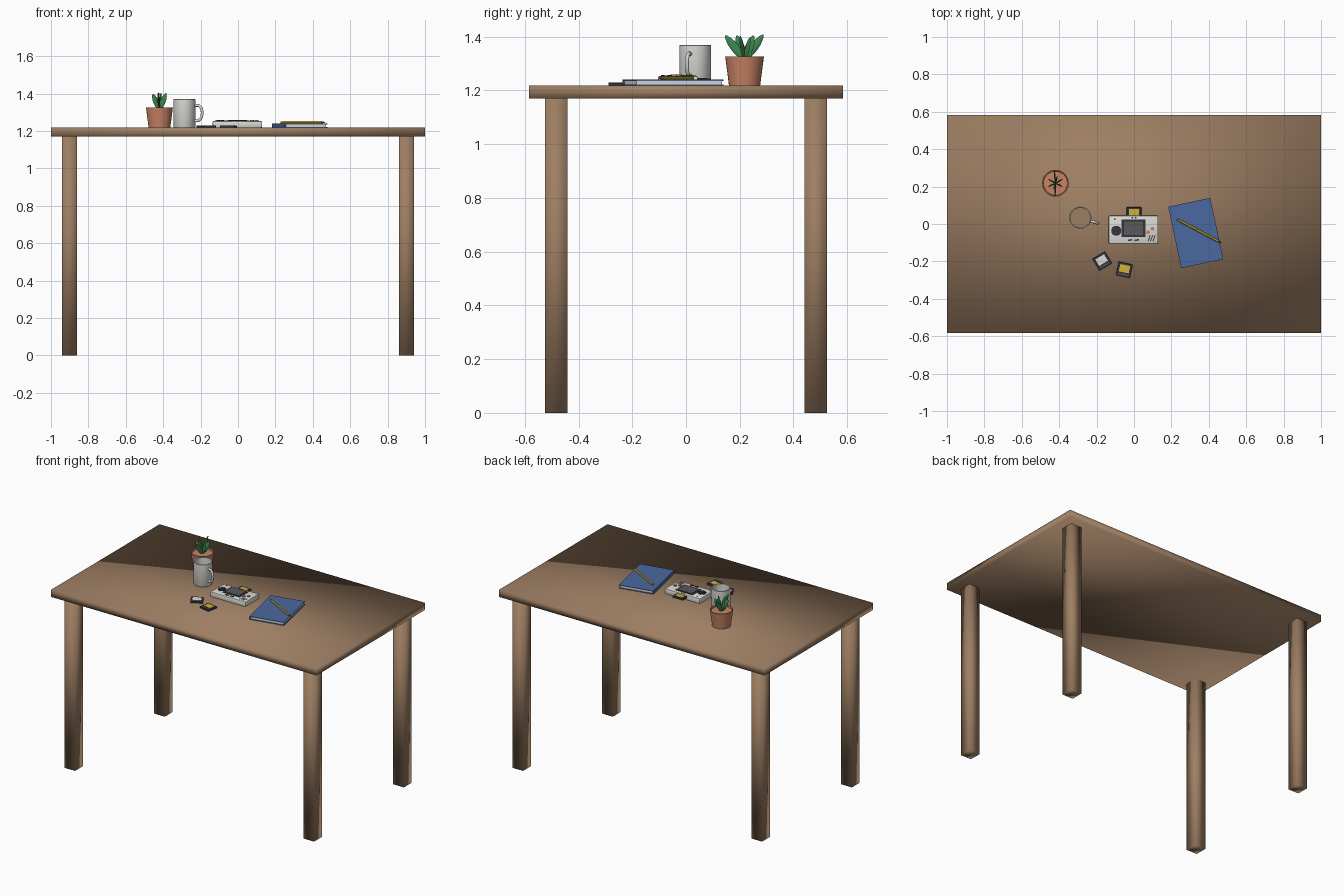
import bpy, bmesh, math
from mathutils import Vector, Matrix

cube = bpy.data.objects.get("Cube")
if cube:
    bpy.data.objects.remove(cube, do_unlink=True)


def material(name, r, g, b):
    m = bpy.data.materials.new(name)
    m.use_nodes = True
    m.diffuse_color = (r, g, b, 1)
    m.node_tree.nodes["Principled BSDF"].inputs["Base Color"].default_value = (r, g, b, 1)
    return m


WOOD = material("wood", 0.34, 0.21, 0.125)
CLAY = material("terracotta", 0.58, 0.23, 0.13)
LEAF = material("leaf green", 0.05, 0.25, 0.08)
WHITE = material("off white", 0.72, 0.72, 0.68)
DARK = material("charcoal", 0.035, 0.035, 0.045)
GREY = material("screen grey", 0.10, 0.10, 0.11)
YELLOW = material("yellow", 0.65, 0.44, 0.04)
BLUE = material("cover blue", 0.07, 0.14, 0.35)
TOP = 1.218  # table surface height


def finish(name, bm, mat, place=Matrix(), smooth=None):
    bmesh.ops.recalc_face_normals(bm, faces=bm.faces)
    me = bpy.data.meshes.new(name)
    bm.to_mesh(me)
    bm.free()
    me.materials.append(mat)
    ob = bpy.data.objects.new(name, me)
    ob.matrix_world = place
    bpy.context.collection.objects.link(ob)
    if smooth is not None:
        bpy.ops.object.select_all(action='DESELECT')
        ob.select_set(True)
        bpy.context.view_layer.objects.active = ob
        bpy.ops.object.shade_smooth_by_angle(angle=math.radians(smooth))
    return ob


def spot(x, y, z, deg=0):
    return Matrix.Translation((x, y, z)) @ Matrix.Rotation(math.radians(deg), 4, 'Z')


def box(name, mat, size, place, bevel=0, smooth=None):
    """Box standing on the origin of its placement."""
    bm = bmesh.new()
    bmesh.ops.create_cube(bm, size=1)
    bmesh.ops.translate(bm, verts=bm.verts, vec=(0, 0, 0.5))
    bmesh.ops.scale(bm, verts=bm.verts, vec=size)
    if bevel:
        bmesh.ops.bevel(bm, geom=bm.edges[:], offset=bevel, segments=2,
                        profile=0.5, affect='EDGES')
    return finish(name, bm, mat, place, smooth)


def disc(name, mat, radius, height, place, sides=20):
    bm = bmesh.new()
    bmesh.ops.create_cone(bm, cap_ends=True, segments=sides, radius1=radius,
                          radius2=radius, depth=height)
    bmesh.ops.translate(bm, verts=bm.verts, vec=(0, 0, height / 2))
    return finish(name, bm, mat, place, 40)


def lathe(name, mat, profile, place, sides=32):
    bm = bmesh.new()
    vs = [bm.verts.new((r, 0, z)) for r, z in profile]
    es = [bm.edges.new(pair) for pair in zip(vs, vs[1:])]
    bmesh.ops.spin(bm, geom=vs + es, cent=(0, 0, 0), axis=(0, 0, 1),
                   angle=math.tau, steps=sides, use_duplicate=False)
    bmesh.ops.remove_doubles(bm, verts=bm.verts, dist=0.0002)
    return finish(name, bm, mat, place, 40)


# Table, with softly shaded boards
box("table_top", WOOD, (2, 1.168, 0.048), spot(0, 0, 1.17), smooth=180)
for sx, side in ((-1, "right"), (1, "left")):
    for sy, end in ((-1, "front"), (1, "back")):
        box(f"{end}_{side}_leg", WOOD, (0.08, 0.083, 1.17),
            spot(sx * 0.9, sy * 0.483, 0), smooth=180)

# Plant pot with soil level just under the rim
pot = spot(-0.42, 0.218, TOP)
lathe("plant_pot", CLAY, [(0, 0), (0.058, 0), (0.072, 0.108), (0.066, 0.108),
                          (0.064, 0.098), (0, 0.098)], pot)

# Upright blade leaves fanning out of the pot: direction, reach, height
LEAVES = [(95, 0.07, 0.19), (-92, 0.072, 0.187), (30, 0.042, 0.18), (-25, 0.04, 0.185),
          (150, 0.042, 0.18), (205, 0.04, 0.178), (75, 0.035, 0.187), (-105, 0.03, 0.187)]
for i, (deg, reach, height) in enumerate(LEAVES):
    base, tip = Vector((0, 0, 0.095)), Vector((reach, 0, height))
    along = tip - base
    bm = bmesh.new()
    bmesh.ops.create_uvsphere(bm, u_segments=8, v_segments=8, radius=0.5)
    for v in bm.verts:
        taper = 1 - 1.0 * abs(v.co.z) ** 2
        v.co = Vector((v.co.x * 0.032 * taper, v.co.y * 0.008, v.co.z * along.length))
    tilt = Matrix.Rotation(math.atan2(along.x, along.z), 4, 'Y')
    finish(f"leaf_{i + 1}", bm, LEAF,
           pot @ spot(0, 0, 0, deg) @ Matrix.Translation((base + tip) / 2) @ tilt, 60)

# Mug: open cup, a little drink at the bottom, and a curved handle
mug = spot(-0.287, 0.034, TOP, -18)
lathe("mug_cup", WHITE, [(0, 0), (0.056, 0), (0.059, 0.005), (0.059, 0.15), (0.057, 0.152),
                         (0.052, 0.15), (0.052, 0.008), (0, 0.008)], mug)
disc("mug_drink", WOOD, 0.052, 0.006, mug @ spot(0, 0, 0.006), 32)
curve = bpy.data.curves.new("mug_handle", 'CURVE')
curve.dimensions = '3D'
curve.bevel_depth = 0.0075
curve.bevel_resolution = 2
curve.resolution_u = 6
line = curve.splines.new('BEZIER')
path = [(0.055, 0.118), (0.085, 0.116), (0.1, 0.08), (0.085, 0.042), (0.055, 0.036)]
line.bezier_points.add(len(path) - 1)
for point, (x, z) in zip(line.bezier_points, path):
    point.co = (x, 0, z)
    point.handle_left_type = point.handle_right_type = 'AUTO'
curve.materials.append(WHITE)
handle = bpy.data.objects.new("mug_handle", curve)
handle.matrix_world = mug
bpy.context.collection.objects.link(handle)

# Handheld game console
game = spot(-0.003, -0.03, TOP)
FACE = 0.036
box("console_body", WHITE, (0.265, 0.15, FACE), game, bevel=0.007, smooth=40)
box("screen_frame", DARK, (0.128, 0.094, 0.004), game @ spot(0, 0.008, FACE - 0.001))
box("screen_glass", GREY, (0.1, 0.072, 0.001), game @ spot(0, 0.008, FACE + 0.003))
pad = game @ spot(-0.092, -0.006, FACE - 0.001)
disc("direction_pad_base", DARK, 0.027, 0.003, pad)
for name, size in (("across", (0.042, 0.014, 0.007)), ("upright", (0.014, 0.042, 0.007))):
    box(f"direction_pad_{name}", DARK, size, pad)
for i, (x, y) in enumerate([(0.078, -0.014), (0.102, 0.004)]):
    disc(f"action_button_{i + 1}", CLAY, 0.01, 0.006, game @ spot(x, y, FACE - 0.001))
for i in range(3):
    box(f"speaker_slot_{i + 1}", DARK, (0.005, 0.034, 0.002),
        game @ spot(0.084 + i * 0.013, -0.046, FACE - 0.001, -20))
for i, x in enumerate((-0.018, 0.018)):
    box(f"menu_button_{i + 1}", DARK, (0.024, 0.008, 0.004),
        game @ spot(x, -0.056, FACE - 0.001, 12))
for i, (x, y) in enumerate([(-0.1, 0.056), (-0.006, 0.063), (0.012, 0.063)]):
    box(f"indicator_{i + 1}", DARK, (0.008, 0.008, 0.002), game @ spot(x, y, FACE - 0.001))


# Game cartridges: one plugged into the console, two loose
def cartridge(name, label, place):
    box(f"{name}_shell", DARK, (0.078, 0.074, 0.011), place, bevel=0.002)
    box(f"{name}_label", label, (0.054, 0.04, 0.002), place @ spot(0, 0.006, 0.0105))
    box(f"{name}_grip", GREY, (0.054, 0.006, 0.002), place @ spot(0, -0.026, 0.0105))


cartridge("loaded_cartridge", YELLOW, spot(0, 0.053, TOP + 0.016))
cartridge("white_cartridge", WHITE, spot(-0.17, -0.198, TOP, 31))
cartridge("yellow_cartridge", YELLOW, spot(-0.052, -0.245, TOP, -12))

# Notebook with pages between two covers and a closed spine
book = spot(0.33, -0.048, TOP, 12)
box("notebook_back_cover", BLUE, (0.23, 0.335, 0.004), book)
box("notebook_pages", WHITE, (0.22, 0.325, 0.014), book @ spot(0, 0, 0.004))
box("notebook_front_cover", BLUE, (0.23, 0.335, 0.004), book @ spot(0, 0, 0.018))
box("notebook_spine", BLUE, (0.006, 0.335, 0.022), book @ spot(-0.112, 0, 0))

# Pencil lying on the notebook: six-sided body, wooden cone, dark point, eraser end
pencil = spot(0.349, -0.038, TOP + 0.0285, -28) @ Matrix.Rotation(math.pi / 2, 4, 'Y')
for name, mat, r1, r2, start, end in (
        ("eraser", CLAY, 0.0062, 0.0062, -0.135, -0.122),
        ("body", YELLOW, 0.007, 0.007, -0.122, 0.112),
        ("wood_tip", WOOD, 0.007, 0.0025, 0.112, 0.128),
        ("point", DARK, 0.0025, 0.0003, 0.128, 0.135)):
    bm = bmesh.new()
    bmesh.ops.create_cone(bm, cap_ends=True, segments=6, radius1=r1, radius2=r2,
                          depth=end - start)
    bmesh.ops.translate(bm, verts=bm.verts, vec=(0, 0, (start + end) / 2))
    finish(f"pencil_{name}", bm, mat, pencil)
